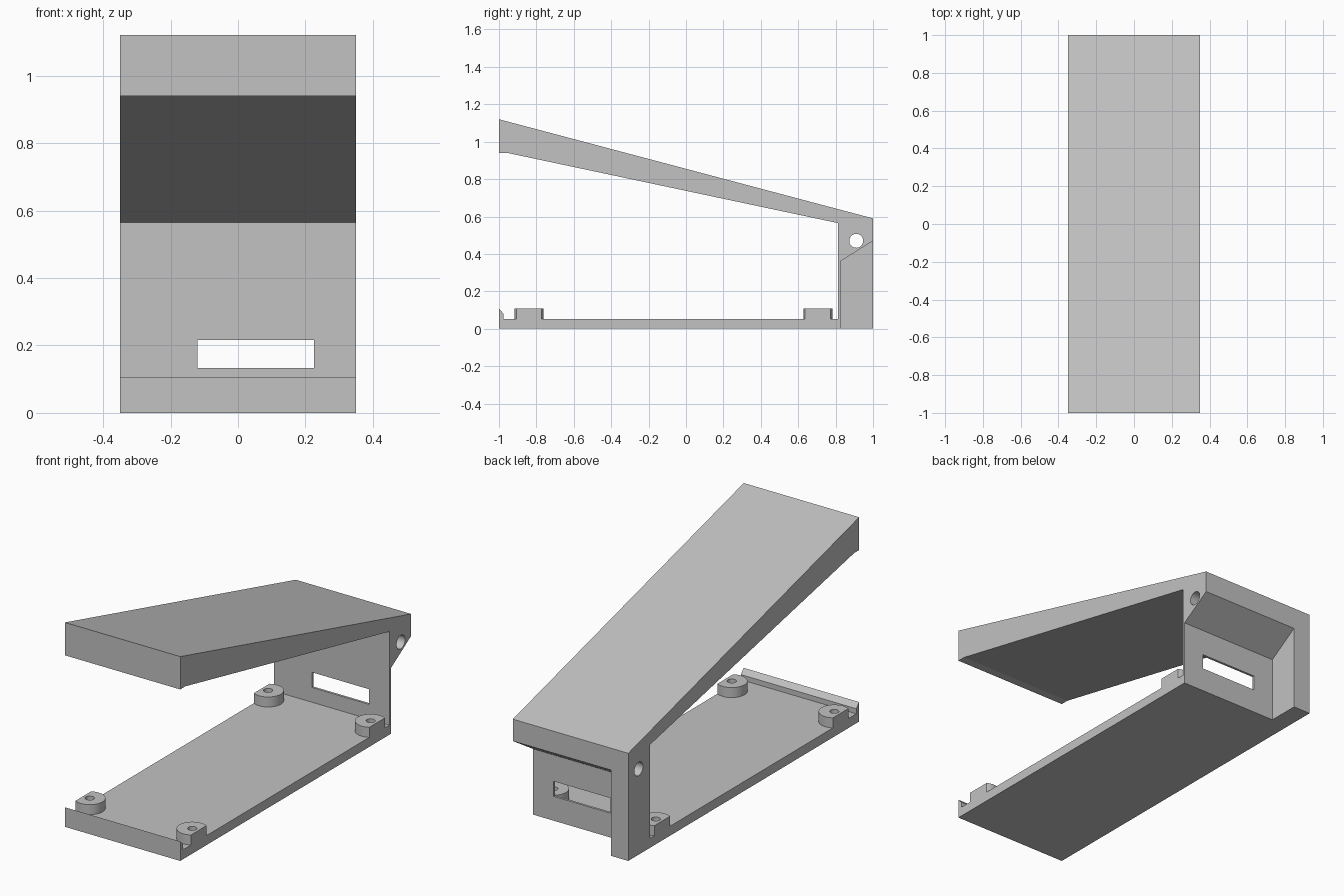
import bpy, bmesh
from math import sin, cos, pi, radians

if "Cube" in bpy.data.objects:
    bpy.data.objects.remove(bpy.data.objects["Cube"], do_unlink=True)

HALF = 0.35      # half width of the case
SEG = 48         # segments of round parts

grey = bpy.data.materials.new("plain grey")
grey.use_nodes = True
colour = (0.54, 0.54, 0.54, 1)
grey.diffuse_color = colour
grey.node_tree.nodes["Principled BSDF"].inputs["Base Color"].default_value = colour


def finish(name, bm):
    bmesh.ops.recalc_face_normals(bm, faces=bm.faces)
    mesh = bpy.data.meshes.new(name)
    bm.to_mesh(mesh)
    bm.free()
    mesh.materials.append(grey)
    obj = bpy.data.objects.new(name, mesh)
    bpy.context.collection.objects.link(obj)
    return obj


def extrude_profile(name, points, x0, x1):
    """Extrude a (y, z) outline along x."""
    bm = bmesh.new()
    face = bm.faces.new([bm.verts.new((x0, y, z)) for y, z in points])
    new = bmesh.ops.extrude_face_region(bm, geom=[face])["geom"]
    verts = [v for v in new if isinstance(v, bmesh.types.BMVert)]
    bmesh.ops.translate(bm, verts=verts, vec=(x1 - x0, 0, 0))
    return finish(name, bm)


def circle(cx, cy, r):
    return [(cx + r * cos(2 * pi * i / SEG), cy + r * sin(2 * pi * i / SEG)) for i in range(SEG)]


def cut(obj, cutter):
    mod = obj.modifiers.new("cut", "BOOLEAN")
    mod.operation = "DIFFERENCE"
    mod.solver = "EXACT"
    mod.object = cutter
    bpy.context.view_layer.objects.active = obj
    bpy.ops.object.modifier_apply(modifier=mod.name)
    bpy.data.objects.remove(cutter, do_unlink=True)


def smooth(obj):
    bpy.ops.object.select_all(action="DESELECT")
    obj.select_set(True)
    bpy.context.view_layer.objects.active = obj
    bpy.ops.object.shade_smooth_by_angle(angle=radians(10))


def post(name, cx, cy, r=0.078, hole=0.023, z0=0.04, z1=0.107):
    """Screw post: a ring with its outer side trimmed flush with the case."""
    bm = bmesh.new()
    outer = [(max(-HALF, min(HALF, x)), y) for x, y in circle(cx, cy, r)]
    inner = circle(cx, cy, hole)
    loops = [[bm.verts.new((x, y, z)) for x, y in ring]
             for ring, z in ((outer, z0), (outer, z1), (inner, z1), (inner, z0))]
    for a, b in zip(loops, loops[1:] + loops[:1]):
        for i in range(SEG):
            j = (i + 1) % SEG
            bm.faces.new((a[i], a[j], b[j], b[i]))
    smooth(finish(name, bm))


# Sloping lid, hinge block and thin rear wall in one outline
lid = extrude_profile("lid_and_rear_wall", [
    (-1, 1.12), (1, 0.59), (1, 0.47), (0.825, 0.36), (0.825, 0),
    (0.812, 0), (0.812, 0.565), (-0.955, 0.94), (-1, 0.94)], -HALF, HALF)

# Pivot hole through the hinge block, and the slot in the rear wall
cut(lid, extrude_profile("pivot_cutter", circle(0.91, 0.47, 0.037), -0.5, 0.5))
cut(lid, extrude_profile("slot_cutter", [
    (0.7, 0.133), (0.9, 0.133), (0.9, 0.216), (0.7, 0.216)], -0.12, 0.225))
smooth(lid)

# Base plate with chamfered front lip
extrude_profile("base_plate", [
    (-1, 0), (0.812, 0), (0.812, 0.052), (-0.975, 0.052),
    (-0.975, 0.08), (-1, 0.107)], -HALF, HALF)

# Rear flange that closes one side of the recess
extrude_profile("rear_flange", [
    (0.825, 0), (1, 0), (1, 0.47), (0.825, 0.36)], -HALF, -0.245)

# Four screw posts
for side, sx in (("left", 1), ("right", -1)):
    for end, y in (("front", -0.84), ("rear", 0.705)):
        post(f"{end}_{side}_post", sx * 0.311, y)
